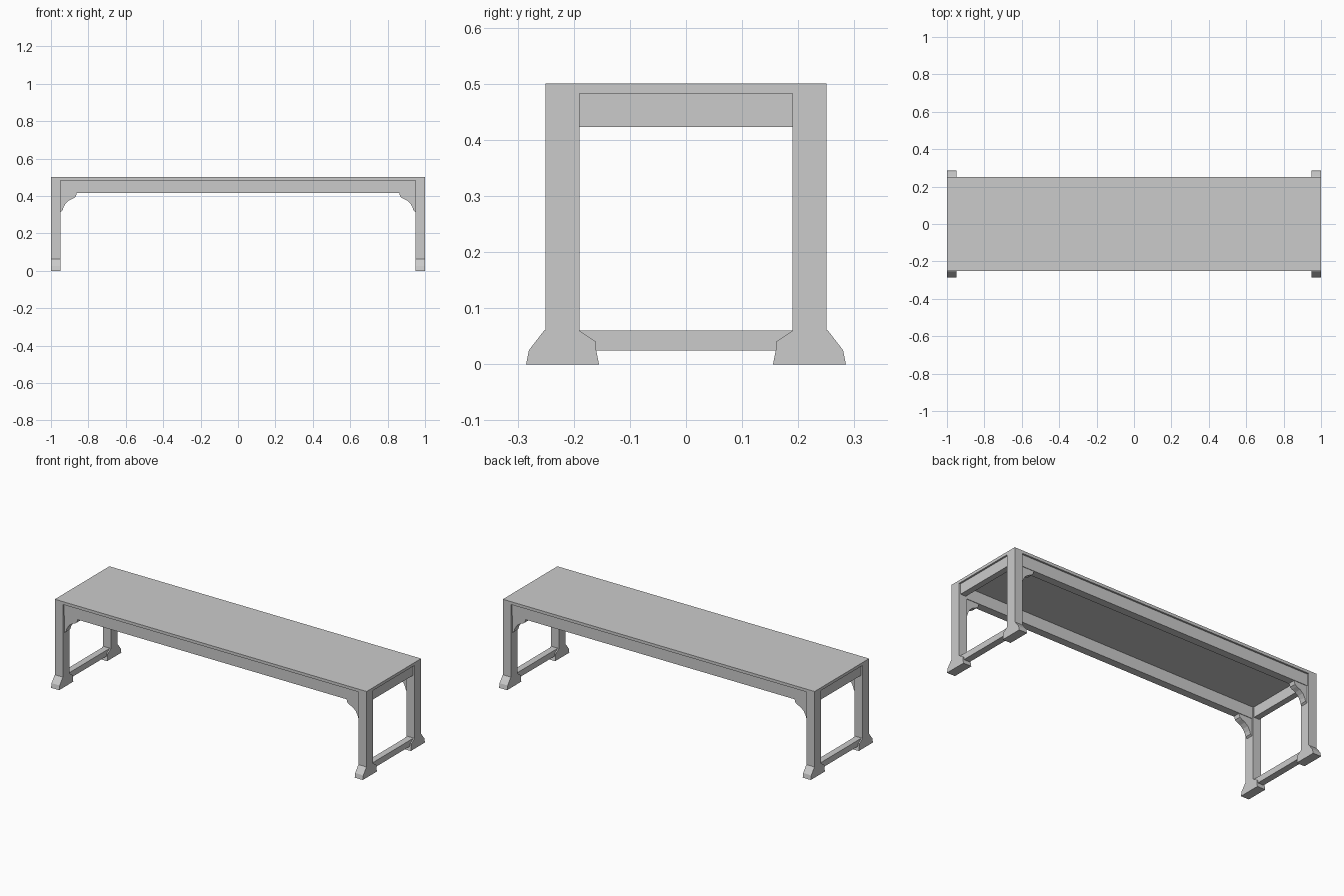
import bpy
import bmesh
from mathutils import Vector

cube = bpy.data.objects.get("Cube")
if cube:
    bpy.data.objects.remove(cube, do_unlink=True)

grey = bpy.data.materials.new("plain grey")
grey.use_nodes = True
COLOUR = (0.6, 0.6, 0.6, 1)
grey.diffuse_color = COLOUR
grey.node_tree.nodes["Principled BSDF"].inputs["Base Color"].default_value = COLOUR


def extrude(name, profile, axis, start, end):
    """Prism from a flat profile: (y, z) points along x, or (x, z) points along y."""
    bm = bmesh.new()
    place = (lambda a, b: (start, a, b)) if axis == "x" else (lambda a, b: (a, start, b))
    face = bm.faces.new([bm.verts.new(place(a, b)) for a, b in profile])
    grown = bmesh.ops.extrude_face_region(bm, geom=[face])
    step = Vector((end - start, 0, 0)) if axis == "x" else Vector((0, end - start, 0))
    bmesh.ops.translate(bm, vec=step,
                        verts=[v for v in grown["geom"] if isinstance(v, bmesh.types.BMVert)])
    bmesh.ops.recalc_face_normals(bm, faces=bm.faces)
    mesh = bpy.data.meshes.new(name)
    bm.to_mesh(mesh)
    bm.free()
    mesh.materials.append(grey)
    obj = bpy.data.objects.new(name, mesh)
    bpy.context.collection.objects.link(obj)
    return obj


def box(name, x, y, z):
    return extrude(name, [(y[0], z[0]), (y[1], z[0]), (y[1], z[1]), (y[0], z[1])], "x", *x)


def flip(points, sign):
    return [(sign * a, b) for a, b in points]


SLAB = 0.483    # underside of the top board
LEG = 0.948     # inner face of the legs

# Top board
box("top_board", (-1, 1), (-0.25, 0.25), (SLAB, 0.5))

# Leg with its flared foot, seen from the end
leg_profile = [(0.155, 0), (0.285, 0), (0.28, 0.025), (0.253, 0.06), (0.25, 0.062),
               (0.25, SLAB), (0.19, SLAB), (0.19, 0.06), (0.16, 0.04), (0.16, 0.025)]

# Scooped corner bracket, seen from the front
bracket_profile = [(LEG, 0.415), (LEG, 0.315), (0.938, 0.322), (0.932, 0.342),
                   (0.92, 0.362), (0.902, 0.377), (0.88, 0.387), (0.868, 0.395),
                   (0.862, 0.415)]

for sx, side in ((1, "left"), (-1, "right")):
    # End rail and floor stretcher, set back from the outer face
    box(f"{side}_end_rail", (sx * 0.955, sx * 0.99), (-0.19, 0.19), (0.423, SLAB))
    box(f"{side}_stretcher", (sx * 0.955, sx * 0.993), (-0.19, 0.19), (0.025, 0.06))
    for sy, depth in ((-1, "front"), (1, "back")):
        extrude(f"{depth}_{side}_leg", flip(leg_profile, sy), "x", sx * LEG, sx)
        extrude(f"{depth}_{side}_bracket", flip(bracket_profile, sx), "y",
                sy * 0.198, sy * 0.237)

# Long rails, set back under the board
for sy, depth in ((-1, "front"), (1, "back")):
    box(f"{depth}_rail", (-LEG, LEG), (sy * 0.195, sy * 0.24), (0.415, SLAB))
